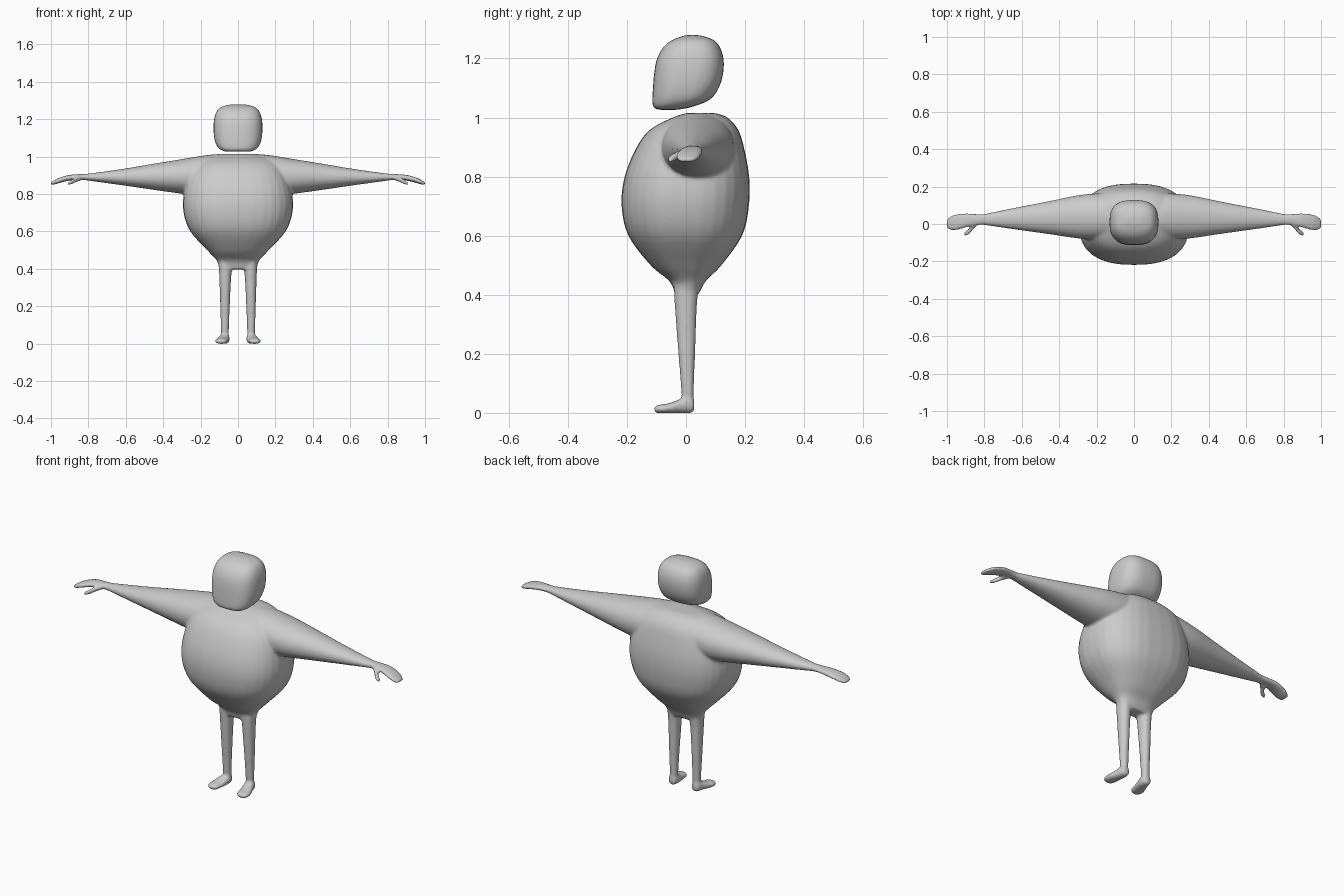
import bpy, bmesh, math
from mathutils import Vector

grey = bpy.data.materials.new("plain_grey")
grey.diffuse_color = (0.6, 0.6, 0.6, 1)


def smooth_rows(rows, steps=5):
    """Catmull-Rom interpolation between cross-section rows."""
    out = []
    for i in range(len(rows) - 1):
        a, b = rows[max(i - 1, 0)], rows[i]
        c, d = rows[i + 1], rows[min(i + 2, len(rows) - 1)]
        for s in range(steps):
            t = s / steps
            out.append([0.5 * (2 * q + (r - p) * t + (2 * p - 5 * q + 4 * r - w) * t * t
                               + (3 * q - p - 3 * r + w) * t ** 3)
                        for p, q, r, w in zip(a, b, c, d)])
    return out + [list(rows[-1])]


def loft(bm, rows, axis, power=2.0, mirror=1, n=32):
    """Rows: (position on axis, low u, high u, low v, high v), rounded-box sections."""
    rings = []
    for t, u0, u1, v0, v1 in smooth_rows(rows):
        ring = []
        for k in range(n):
            a = 2 * math.pi * k / n
            c, s = math.cos(a), math.sin(a)
            u = (u0 + u1) / 2 + (u1 - u0) / 2 * math.copysign(abs(c) ** (2 / power), c)
            v = (v0 + v1) / 2 + (v1 - v0) / 2 * math.copysign(abs(s) ** (2 / power), s)
            x, y, z = {'x': (t, u, v), 'y': (u, t, v), 'z': (u, v, t)}[axis]
            ring.append(bm.verts.new((x * mirror, y, z)))
        rings.append(ring)
    for a, b in zip(rings, rings[1:]):
        for k in range(n):
            bm.faces.new((a[k], a[(k + 1) % n], b[(k + 1) % n], b[k]))
    bm.faces.new(rings[0])
    bm.faces.new(rings[-1])


def finish(bm, name, voxel):
    bmesh.ops.recalc_face_normals(bm, faces=bm.faces)
    mesh = bpy.data.meshes.new(name)
    bm.to_mesh(mesh)
    bm.free()
    mesh.materials.append(grey)
    ob = bpy.data.objects.new(name, mesh)
    bpy.context.collection.objects.link(ob)
    # fuse the overlapping parts and soften the joins
    rem = ob.modifiers.new("fuse", 'REMESH')
    rem.mode = 'VOXEL'
    rem.voxel_size = voxel
    rem.use_smooth_shade = True
    soft = ob.modifiers.new("soften", 'SMOOTH')
    soft.factor = 0.5
    soft.iterations = 6
    return ob


# Head: rounded box with a low, jutting chin
head = bmesh.new()
loft(head, [(1.026, -.065, .065, -.095, -.03), (1.036, -.092, .092, -.111, .02),
            (1.06, -.115, .115, -.114, .08), (1.1, -.127, .127, -.112, .111),
            (1.15, -.131, .131, -.108, .126), (1.2, -.128, .128, -.098, .127),
            (1.24, -.115, .115, -.075, .114), (1.265, -.09, .09, -.042, .09),
            (1.279, -.04, .04, 0, .045)], 'z', 2.7)
finish(head, "head", 0.008)

body = bmesh.new()
# Torso: big egg-shaped belly narrowing to the hips
loft(body, [(.397, -.098, .098, -.036, .04), (.42, -.105, .105, -.042, .052),
            (.45, -.118, .118, -.06, .07), (.5, -.165, .165, -.12, .12),
            (.6, -.255, .255, -.195, .19), (.7, -.291, .291, -.218, .213),
            (.8, -.29, .29, -.208, .214), (.9, -.262, .262, -.167, .196),
            (.96, -.22, .22, -.12, .176), (1.0, -.16, .16, -.045, .14),
            (1.015, -.09, .09, 0, .1)], 'z', 2.5)

for side in (1, -1):
    # Arm: long cone from shoulder to wrist
    loft(body, [(.05, -.08, .16, .79, 1.014), (.15, -.085, .165, .785, 1.01),
                (.29, -.078, .155, .80, .988), (.45, -.055, .123, .822, .962),
                (.63, -.03, .088, .848, .932), (.82, -.003, .05, .874, .906)],
         'x', 2.1, side)
    # Hand: flat drooping mitten
    loft(body, [(.79, -.004, .053, .872, .909), (.85, -.008, .053, .876, .906),
                (.9, -.02, .058, .872, .902), (.95, -.033, .052, .86, .889),
                (.98, -.034, .043, .851, .875), (1.002, -.022, .025, .847, .862)],
         'x', 2.3, side)
    # Thumb
    loft(body, [(.83, .0, .03, .876, .899), (.86, -.03, .005, .864, .893),
                (.885, -.058, -.025, .853, .879), (.908, -.065, -.042, .846, .864)],
         'x', 2, side)
    # Leg: slim taper
    loft(body, [(.03, .05, .092, -.014, .026), (.06, .049, .091, -.015, .026),
                (.2, .044, .095, -.026, .031), (.36, .036, .1, -.038, .037),
                (.45, .025, .106, -.042, .045)], 'z', 2.2, side)
    # Foot: low wedge with the toe turned slightly out
    loft(body, [(-.108, .075, .108, .003, .02), (-.095, .058, .12, -.001, .027),
                (-.06, .052, .121, -.001, .032), (-.025, .046, .108, -.001, .045),
                (.005, .045, .098, -.001, .055), (.028, .053, .09, .001, .048)],
         'y', 2.4, side)
finish(body, "body", 0.0075)
